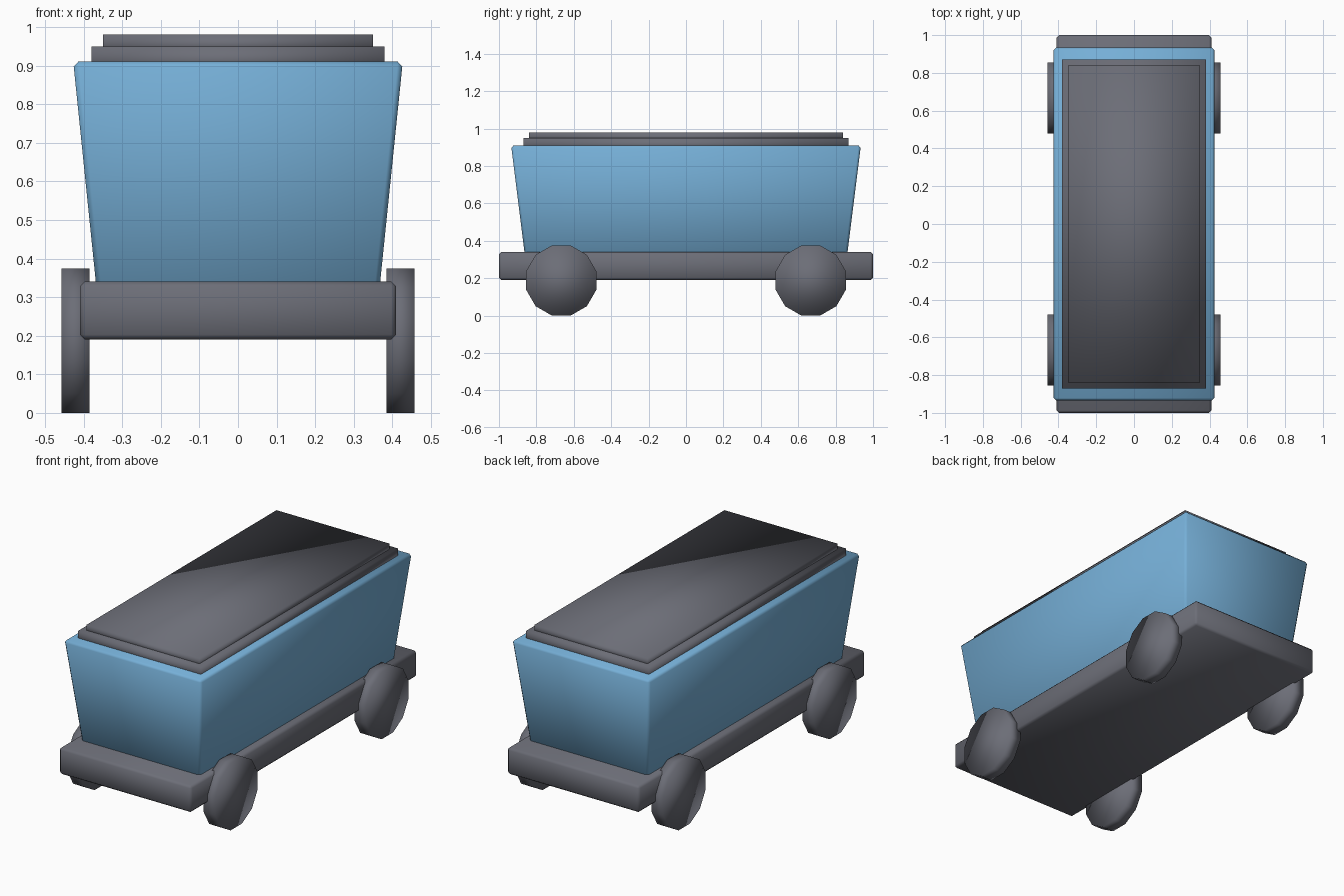
import bpy
import bmesh
from math import pi
from mathutils import Matrix

cube = bpy.data.objects.get("Cube")
if cube:
    bpy.data.objects.remove(cube, do_unlink=True)


def make_material(name, colour):
    mat = bpy.data.materials.new(name)
    mat.use_nodes = True
    mat.diffuse_color = colour
    mat.node_tree.nodes["Principled BSDF"].inputs["Base Color"].default_value = colour
    return mat


GREY = make_material("slate grey", (0.15, 0.155, 0.185, 1))
BLUE = make_material("sky blue", (0.18, 0.43, 0.68, 1))


def finish(name, bm, mat):
    """Turn a bmesh into a smooth-shaded object."""
    bmesh.ops.recalc_face_normals(bm, faces=bm.faces)
    for face in bm.faces:
        face.smooth = True
    mesh = bpy.data.meshes.new(name)
    bm.to_mesh(mesh)
    bm.free()
    mesh.materials.append(mat)
    obj = bpy.data.objects.new(name, mesh)
    bpy.context.collection.objects.link(obj)
    return obj


def block(name, bottom, top, z0, z1, mat, chamfer=0):
    """Box whose bottom and top half-sizes (x, y) may differ."""
    bm = bmesh.new()
    bmesh.ops.create_cube(bm, size=2)
    for v in bm.verts:
        half, z = (top, z1) if v.co.z > 0 else (bottom, z0)
        v.co = (v.co.x * half[0], v.co.y * half[1], z)
    if chamfer:
        bmesh.ops.bevel(bm, geom=bm.edges[:], offset=chamfer,
                        segments=1, affect='EDGES')
    return finish(name, bm, mat)


def wheel(name, x, y):
    """Twelve-sided disc standing on a flat side."""
    bm = bmesh.new()
    turn = Matrix.Rotation(pi / 2, 4, 'Y') @ Matrix.Rotation(pi / 12, 4, 'Z')
    bmesh.ops.create_cone(bm, cap_ends=True, segments=12, radius1=0.194,
                          radius2=0.194, depth=0.072, matrix=turn)
    low = min(v.co.z for v in bm.verts)
    bmesh.ops.translate(bm, vec=(x, y, -low), verts=bm.verts)
    return finish(name, bm, GREY)


# Chassis and flared tub
block("chassis", (0.41, 1), (0.41, 1), 0.19, 0.34, GREY, 0.013)
block("tub", (0.367, 0.862), (0.427, 0.935), 0.325, 0.91, BLUE, 0.013)

# Stepped load on top of the tub
block("load_lower", (0.38, 0.87), (0.38, 0.87), 0.88, 0.95, GREY)
block("load_upper", (0.35, 0.84), (0.35, 0.84), 0.93, 0.98, GREY)

# Wheels
for side, sx in (("left", 1), ("right", -1)):
    for end, sy in (("front", -1), ("back", 1)):
        wheel(f"{end}_{side}_wheel", sx * 0.421, sy * 0.667)
